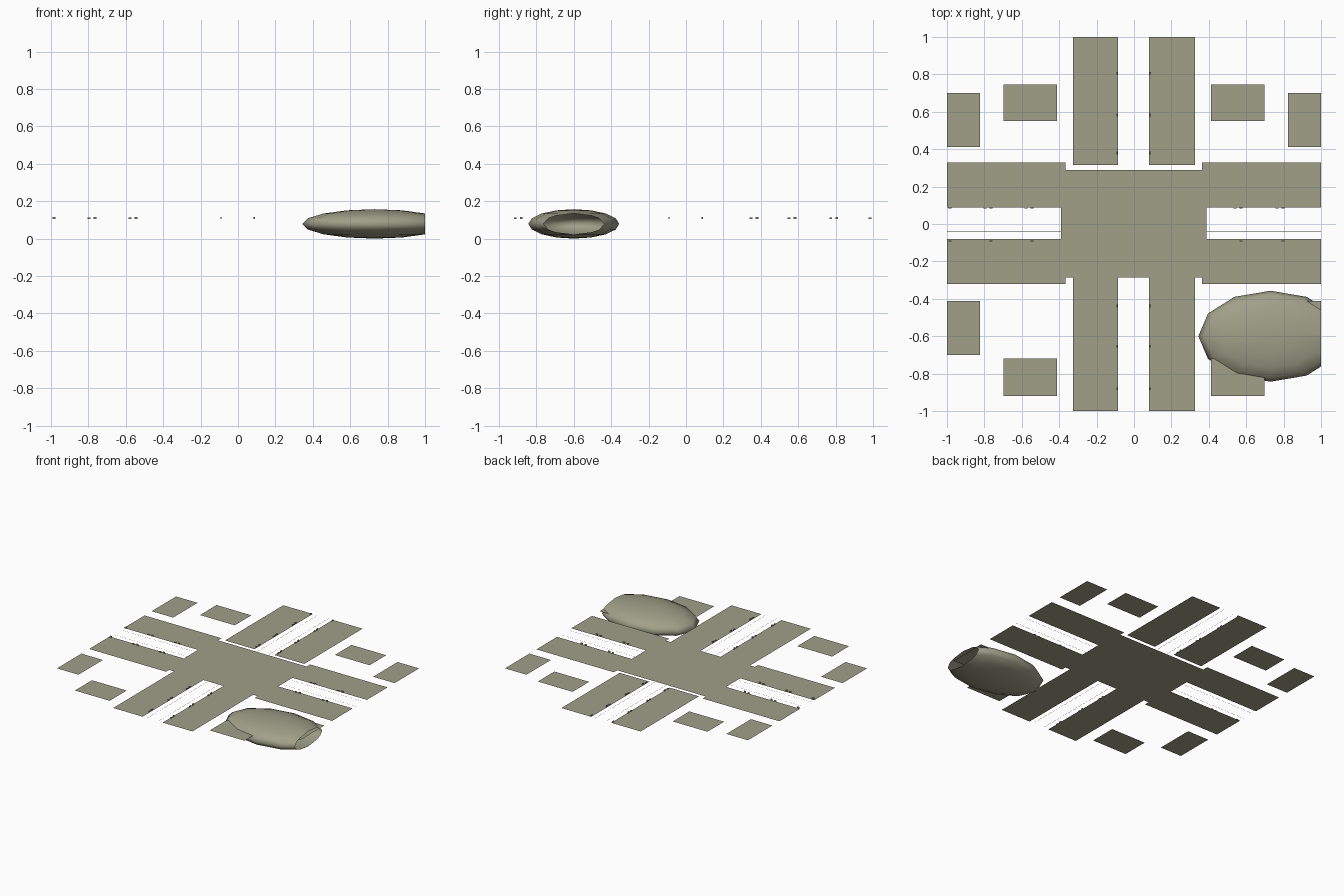
import bpy, bmesh
from math import sin, cos, pi
from mathutils import Matrix

if "Cube" in bpy.data.objects:
    bpy.data.objects.remove(bpy.data.objects["Cube"])

G = 0.105  # street level

olive = bpy.data.materials.new("olive")
olive.diffuse_color = (0.35, 0.35, 0.25, 1)
olive.use_nodes = True
olive.node_tree.nodes["Principled BSDF"].inputs["Base Color"].default_value = olive.diffuse_color


def finish(name, bm):
    me = bpy.data.meshes.new(name)
    bm.to_mesh(me)
    bm.free()
    me.materials.append(olive)
    ob = bpy.data.objects.new(name, me)
    bpy.context.collection.objects.link(ob)
    return ob


def slabs(name, rects, z=G):
    bm = bmesh.new()
    for x0, x1, y0, y1 in rects:
        bm.faces.new([bm.verts.new(p) for p in
                      ((x0, y0, z), (x1, y0, z), (x1, y1, z), (x0, y1, z))])
    return finish(name, bm)


# Crossing and the pavements along its four arms
slabs("crossing", [(-0.39, 0.387, -0.285, 0.29)], G - 0.0005)
slabs("pavement_north", [(-0.327, -0.085, 0.315, 1), (0.08, 0.325, 0.315, 1)])
slabs("pavement_south", [(-0.327, -0.085, -1, -0.28), (0.08, 0.325, -1, -0.28)])
slabs("pavement_west", [(-1, -0.367, 0.087, 0.33), (-1, -0.367, -0.322, -0.08)])
slabs("pavement_east", [(0.363, 1, 0.087, 0.33), (0.363, 1, -0.322, -0.08)])

# Building plots, two in each corner
for s, side in ((-1, "west"), (1, "east")):
    for t, end in ((-1, "south"), (1, "north")):
        yy = (0.55, 0.745) if t > 0 else (0.72, 0.92)
        rects = []
        for xa, xb, ya, yb in ((0.823, 1, 0.413, 0.70), (0.412, 0.698, *yy)):
            x0, x1 = sorted((s * xa, s * xb))
            y0, y1 = sorted((t * ya, t * yb))
            rects.append((x0, x1, y0, y1))
        slabs(f"plots_{end}_{side}", rects)

# Thin kerb lines that round each corner of the crossing
bm = bmesh.new()
R, K, W = 0.025, 0.045, 0.0015
for s in (-1, 1):
    for t in (-1, 1):
        path = [(1, K, 0, 1)]
        for i in range(7):
            a = pi / 2 * i / 6
            path.append((K + R - R * sin(a), K + R - R * cos(a), sin(a), cos(a)))
        path.append((K, 1, 1, 0))
        prev = None
        for x, y, nx, ny in path:
            pair = [bm.verts.new((s * (x + d * nx), t * (y + d * ny) + 0.003, G + 0.001))
                    for d in (-W / 2, W / 2)]
            for v in pair:
                v.co.y = max(-1, min(1, v.co.y))
            if prev:
                bm.faces.new((prev[0], pair[0], pair[1], prev[1]))
            prev = pair
bmesh.ops.recalc_face_normals(bm, faces=bm.faces)
for f in bm.faces:
    if f.normal.z < 0:
        f.normal_flip()
finish("kerb_lines", bm)


# Small pairs of street fittings beside the roads
def fittings(name, spots, along_y):
    bm = bmesh.new()
    for side in (-0.09, 0.087):
        for c in spots:
            for d, h in ((-0.016, 0.007), (0.016, 0.01)):
                p = (side, c + d) if along_y else (c + d, side)
                if max(abs(p[0]), abs(p[1])) > 0.99:
                    continue
                size = (0.006, 0.015, h) if along_y else (0.015, 0.006, h)
                bmesh.ops.create_cube(bm, size=1, matrix=Matrix.Translation((*p, G + h / 2 + 0.001))
                                      @ Matrix.Diagonal((*size, 1)))
    finish(name, bm)


fittings("roadside_fittings_north_south", (-0.897, -0.67, -0.455, 0.363, 0.567, 0.79, 1.0), True)
fittings("roadside_fittings_east_west", (-1.0, -0.78, -0.562, 0.556, 0.78), False)

# Flattened dome body, open where it is cut off at the tile edge
bm = bmesh.new()
bmesh.ops.create_uvsphere(bm, u_segments=12, v_segments=8, radius=1)
bmesh.ops.transform(bm, verts=bm.verts, matrix=Matrix.Translation((0.73, -0.6, 0.0785))
                    @ Matrix.Diagonal((0.386, 0.243, 0.0785, 1)))
bmesh.ops.bisect_plane(bm, geom=bm.verts[:] + bm.edges[:] + bm.faces[:],
                       plane_co=(1, 0, 0), plane_no=(1, 0, 0), clear_outer=True)
for f in bm.faces:
    f.smooth = True
finish("ellipsoid_mound", bm)
